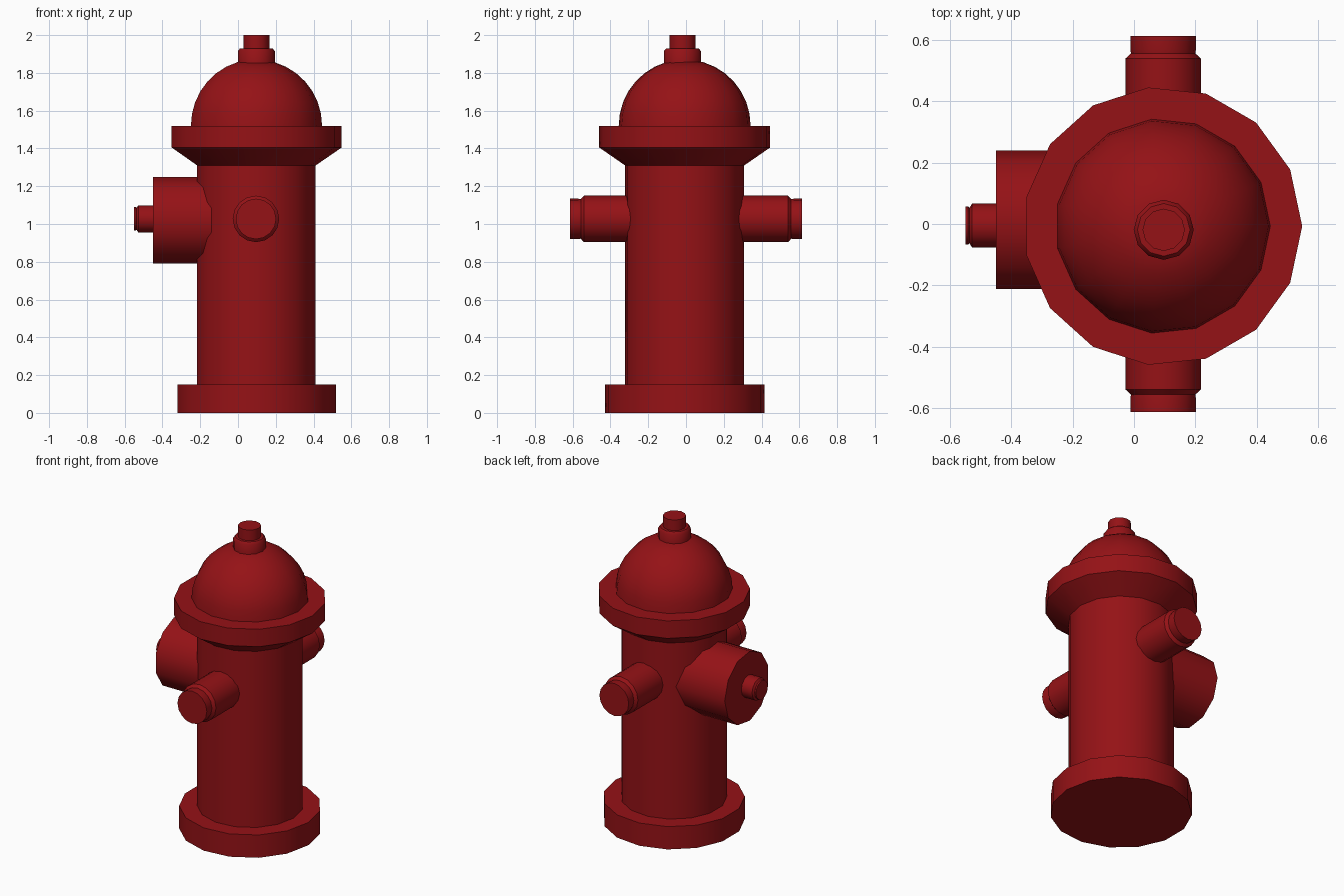
import bpy, bmesh
from math import sin, cos, pi, radians
from mathutils import Vector

if "Cube" in bpy.data.objects:
    bpy.data.objects.remove(bpy.data.objects["Cube"])

red = bpy.data.materials.new("red_paint")
red.diffuse_color = (0.30, 0.006, 0.008, 1)
red.use_nodes = True
red.node_tree.nodes["Principled BSDF"].inputs["Base Color"].default_value = red.diffuse_color


def lathe(name, profile, centre, axis, start, n):
    """Capped solid from (radius, distance) pairs; vertex 0 lies along start."""
    a, u = Vector(axis), Vector(start)
    v, c = a.cross(u), Vector(centre)
    bm = bmesh.new()
    rings = []
    for r, d in profile:
        rings.append([bm.verts.new(c + a * d + (u * cos(2 * pi * i / n) + v * sin(2 * pi * i / n)) * r)
                      for i in range(n)])
    for lo, hi in zip(rings, rings[1:]):
        for i in range(n):
            j = (i + 1) % n
            bm.faces.new((lo[i], lo[j], hi[j], hi[i]))
    bm.faces.new(rings[0][::-1])
    bm.faces.new(rings[-1])
    bmesh.ops.recalc_face_normals(bm, faces=bm.faces[:])
    mesh = bpy.data.meshes.new(name)
    bm.to_mesh(mesh)
    bm.free()
    mesh.materials.append(red)
    ob = bpy.data.objects.new(name, mesh)
    bpy.context.collection.objects.link(ob)
    bpy.ops.object.select_all(action='DESELECT')
    ob.select_set(True)
    bpy.context.view_layer.objects.active = ob
    bpy.ops.object.shade_smooth_by_angle(angle=radians(38))
    return ob


CX, CY = 0.094, -0.007
UP, RIGHT, BACK = (0, 0, 1), (1, 0, 0), (0, 1, 0)

# Base, barrel with flared flange, and domed bonnet in one upright profile
dome = [(0.351 * cos(t), 1.52 + 0.351 * sin(t))
        for t in (radians(73.5) * k / 7 for k in range(8))]
lathe("barrel", [(0.424, 0), (0.424, 0.15), (0.317, 0.15), (0.317, 1.31),
                 (0.455, 1.405), (0.455, 1.52)] + dome,
      (CX, CY, 0), UP, RIGHT, 15)

# Operating nut on top
lathe("top_nut", [(0.098, 1.84), (0.098, 1.915), (0.086, 1.93),
                  (0.069, 1.93), (0.069, 2.0)],
      (0.097, -0.019, 0), UP, RIGHT, 12)

# Hose outlets front and back
for name, s in (("front_outlet", -1), ("back_outlet", 1)):
    lathe(name, [(0.123, 0.2), (0.123, 0.54), (0.105, 0.557),
                 (0.107, 0.57), (0.107, 0.613)],
          (0.095, 0, 1.027), (0, s, 0), RIGHT, 16)

# Large pumper outlet on the left, with its nut
lathe("pumper_outlet", [(0.231, 0.05), (0.231, 0.45)],
      (0, 0.009, 1.02), (-1, 0, 0), BACK, 11)
lathe("pumper_nut", [(0.072, 0.44), (0.072, 0.528), (0.058, 0.537),
                     (0.062, 0.541), (0.062, 0.55)],
      (0, -0.005, 1.027), (-1, 0, 0), BACK, 12)
